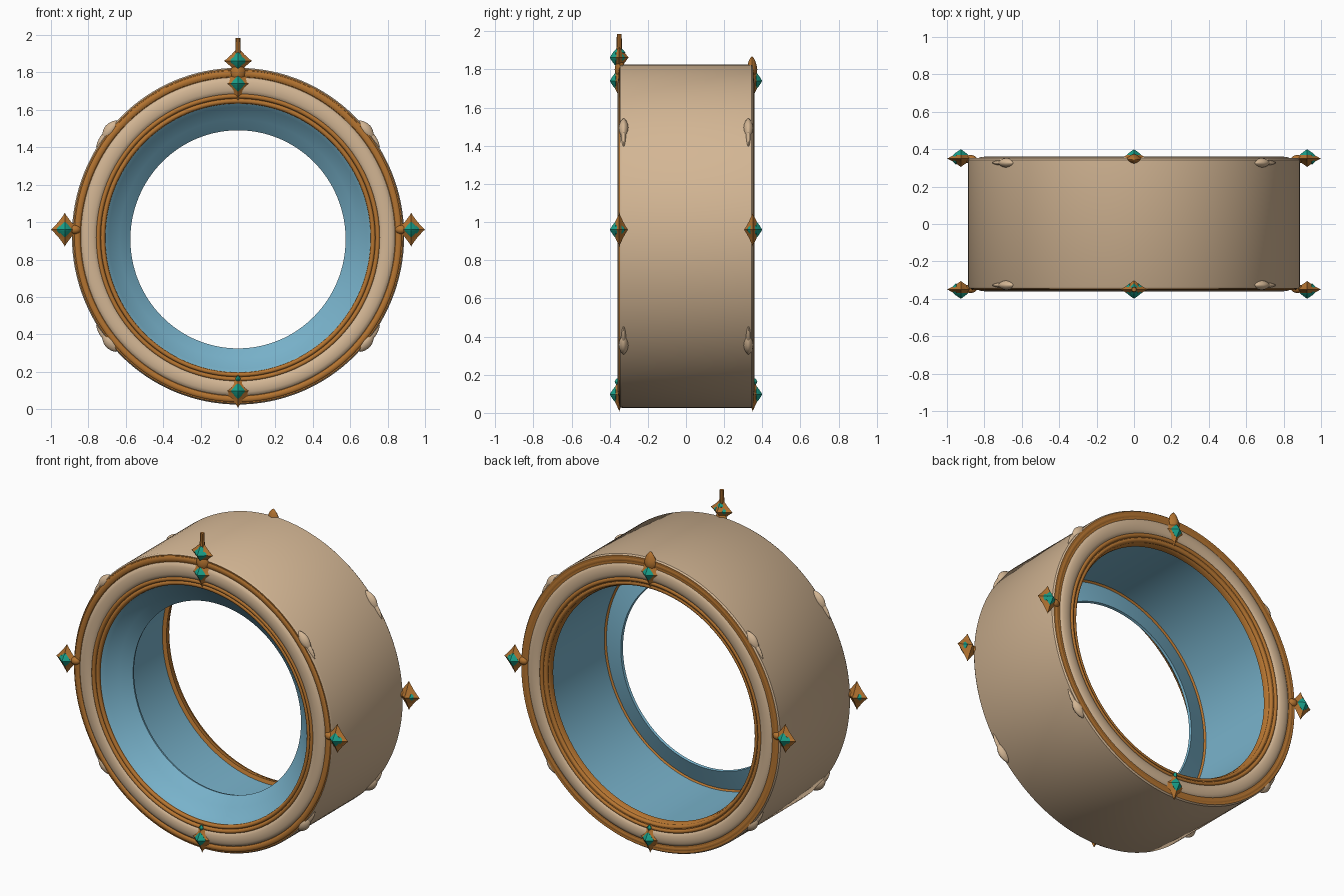
import bpy, bmesh, math
from mathutils import Vector

if "Cube" in bpy.data.objects:
    bpy.data.objects.remove(bpy.data.objects["Cube"])

CZ = 0.925     # height of the ring axis
SX = 0.987     # ring is very slightly narrower than tall


def material(name, rgb):
    m = bpy.data.materials.new(name)
    m.diffuse_color = (*rgb, 1)
    m.use_nodes = True
    m.node_tree.nodes["Principled BSDF"].inputs["Base Color"].default_value = m.diffuse_color
    return m


TAN = material("sand_tan", (0.65, 0.465, 0.295))
BRONZE = material("bronze", (0.46, 0.175, 0.03))
BLUE = material("sky_blue", (0.19, 0.45, 0.60))
TEAL = material("teal_gem", (0.01, 0.36, 0.26))


def finish(name, bm, mats, angle=None):
    bmesh.ops.recalc_face_normals(bm, faces=bm.faces[:])
    me = bpy.data.meshes.new(name)
    bm.to_mesh(me)
    bm.free()
    for m in mats:
        me.materials.append(m)
    ob = bpy.data.objects.new(name, me)
    bpy.context.collection.objects.link(ob)
    if angle:
        bpy.ops.object.select_all(action='DESELECT')
        ob.select_set(True)
        bpy.context.view_layer.objects.active = ob
        bpy.ops.object.shade_smooth_by_angle(angle=math.radians(angle))
    return ob


def axis_z(r):
    """The opening sits slightly lower than the outer rim."""
    return CZ - 0.017 * min(1, max(0, (0.89 - r) / 0.3))


def lathe(name, profile, mats, n=128):
    """Spin a closed (radius, y, material) profile around the y axis."""
    bm = bmesh.new()
    rings = []
    for i in range(n):
        a = 2 * math.pi * i / n
        rings.append([bm.verts.new((SX * r * math.cos(a), y, axis_z(r) + r * math.sin(a)))
                      for r, y, _ in profile])
    k = len(profile)
    for i in range(n):
        p, q = rings[i], rings[(i + 1) % n]
        for j in range(k):
            f = bm.faces.new((p[j], p[(j + 1) % k], q[(j + 1) % k], q[j]))
            f.material_index = profile[j][2]
    return finish(name, bm, mats, 35)


def bead(name, r, y, hr, hy, mat, n=12):
    """Rounded moulding ring with an elliptical section."""
    pts = [(r + hr * math.cos(2 * math.pi * i / n),
            y + hy * math.sin(2 * math.pi * i / n), 0) for i in range(n)]
    return lathe(name, pts, [mat])


def pinched(name, loc, half, power, mat, turn=0.0, angle=None):
    """Sphere whose axes are pinched: 1 ellipsoid, 2 octahedron, 3 star."""
    bm = bmesh.new()
    bmesh.ops.create_uvsphere(bm, u_segments=16, v_segments=8, radius=1)
    for v in bm.verts:
        x, y, z = [math.copysign(abs(t) ** power, t) * h for t, h in zip(v.co, half)]
        v.co = Vector((x * math.cos(turn) - z * math.sin(turn), y,
                       x * math.sin(turn) + z * math.cos(turn))) + Vector(loc)
    bmesh.ops.remove_doubles(bm, verts=bm.verts[:], dist=1e-5)
    return finish(name, bm, [mat], angle)


# Main drum: tan outside, bronze end faces, blue inside with a sloped lip near the front
lathe("drum", [
    (0.893, -0.346, 0), (0.900, -0.335, 0), (0.900, 0.343, 0), (0.893, 0.352, 1),
    (0.735, 0.346, 1), (0.718, 0.332, 1), (0.711, 0.318, 1), (0.709, 0.300, 1),
    (0.732, 0.292, 2), (0.732, -0.232, 1), (0.722, -0.240, 2), (0.587, -0.190, 2),
    (0.583, -0.205, 2), (0.640, -0.258, 2), (0.700, -0.305, 2),
    (0.718, -0.332, 1), (0.735, -0.341, 1)],
    [TAN, BRONZE, BLUE])

# Rounded mouldings on both end faces
for side, tag in ((-1, "front"), (1, "back")):
    y = 0.342 * side
    bead(tag + "_tan_roll", 0.808, y, 0.045, 0.018, TAN)
    bead(tag + "_outer_bronze_bead", 0.870, y, 0.018, 0.011, BRONZE)
    bead(tag + "_middle_bronze_bead", 0.757, y, 0.013, 0.014, BRONZE)
    bead(tag + "_inner_bronze_bead", 0.732, y - 0.006 * side, 0.013, 0.014, BRONZE)


def jewel(name, x, z, side, out=(0, 0), star=(0.074, 0.046, 0.09)):
    """Star setting with a gem on its face and one on its outward side."""
    y = 0.35 * side
    pinched(name + "_setting", (x, y, z), star, 2.25, BRONZE)
    pinched(name + "_gem", (x, y + 0.020 * side, z), (0.038, 0.029, 0.042), 1.8, TEAL)
    if any(out):
        pinched(name + "_outer_gem", (x + out[0] * 0.026, y, z + out[1] * 0.026),
                (0.030, 0.032, 0.034), 1.8, TEAL)


for side, tag in ((-1, "front"), (1, "back")):
    # Side jewels on short stems
    for sx, lr in ((-1, "left"), (1, "right")):
        n = f"{tag}_{lr}_jewel"
        jewel(n, 0.926 * sx, 0.96, side, out=(sx, 0))
        pinched(n + "_stem", (0.872 * sx, 0.345 * side, 0.96),
                (0.032, 0.024, 0.024), 1, BRONZE, angle=40)
        # Tan swellings on the diagonals, each with a slim tail
        for sz, ud in ((1, "upper"), (-1, "lower")):
            for part, deg, half in (("swelling", 39.5, (0.034, 0.026, 0.062)),
                                    ("tail", 36, (0.022, 0.013, 0.07))):
                a = math.radians(deg) * sz
                a = a if sx > 0 else math.pi - a
                pinched(f"{tag}_{lr}_{ud}_{part}",
                        (0.884 * math.cos(a), 0.327 * side, CZ + 0.893 * math.sin(a)),
                        half, 1.2, TAN, turn=a, angle=60)
    # Upper and lower jewels on the end faces
    jewel(tag + "_top_jewel", 0, 1.74, side)
    jewel(tag + "_bottom_jewel", 0, 0.097, side)
    pinched(tag + "_bottom_small_gem", (0, 0.36 * side, 0.163),
            (0.014, 0.014, 0.018), 1.5, TEAL)
    pinched(tag + "_top_link", (0, 0.346 * side, 1.80),
            (0.042, 0.028, 0.07), 1.4, BRONZE, angle=40)

# Crowning jewel with its upright pin
jewel("crown_jewel", 0, 1.862, -1, out=(0, 1), star=(0.075, 0.05, 0.075))
for sx, lr in ((-1, "left"), (1, "right")):
    pinched(f"crown_{lr}_gem", (0.024 * sx, -0.35, 1.862), (0.034, 0.032, 0.032), 1.8, TEAL)
bm = bmesh.new()
bmesh.ops.create_cone(bm, cap_ends=True, segments=8, radius1=0.016, radius2=0.0125, depth=0.11)
bmesh.ops.translate(bm, verts=bm.verts[:], vec=(0, -0.35, 1.93))
finish("crown_pin", bm, [BRONZE])
